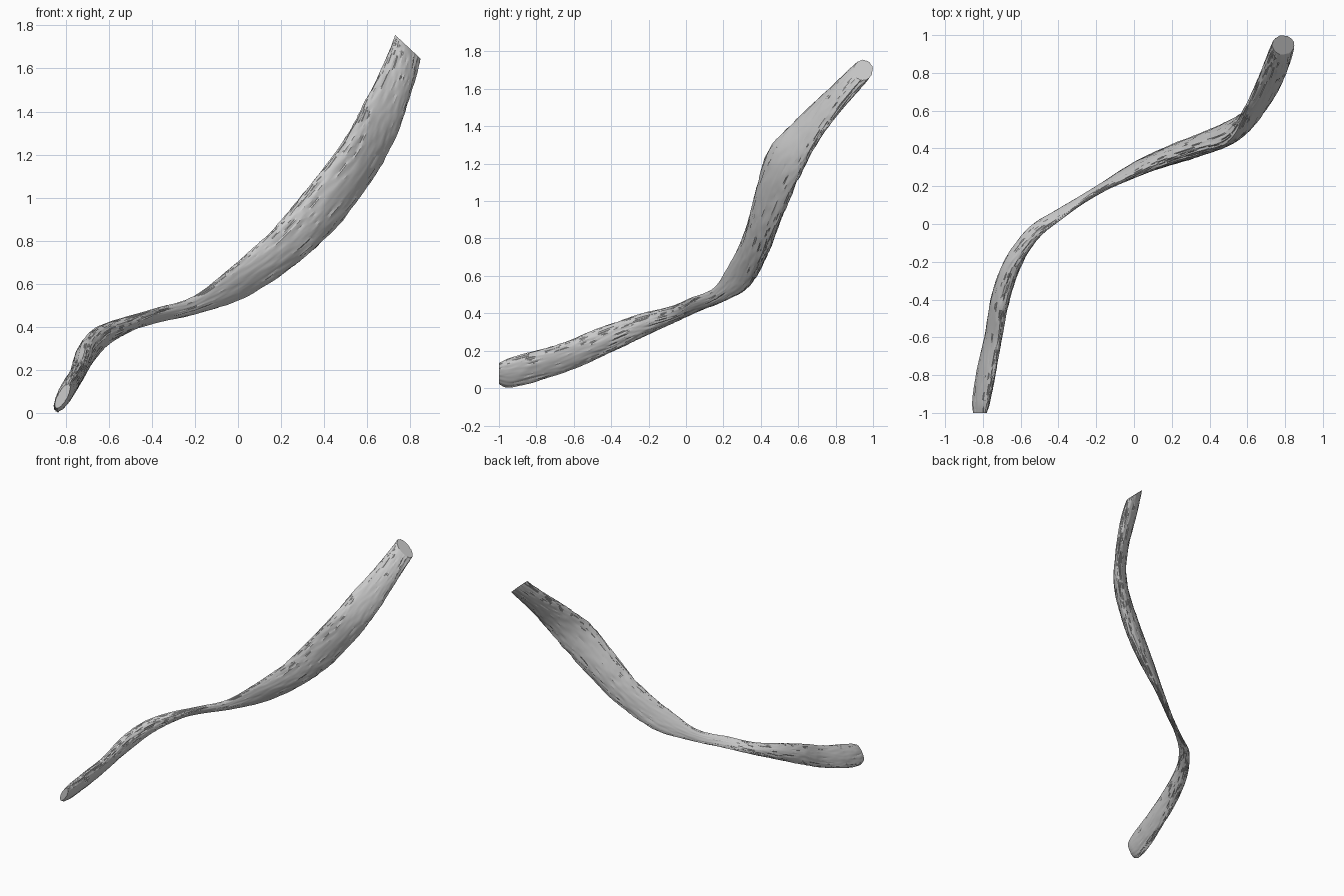
import bpy, bmesh, math
from mathutils import Vector, noise

if "Cube" in bpy.data.objects:
    bpy.data.objects.remove(bpy.data.objects["Cube"])

# Branch stations: centre xyz, wide half-axis vector xyz, thin half-axis length
STATIONS = [
    (-.815, -1.0, .078, .03, 0, .054, .022),
    (-.808, -.94, .083, .036, 0, .076, .032),
    (-.785, -.80, .118, .037, -.01, .078, .036),
    (-.745, -.60, .183, .030, -.02, .070, .035),
    (-.708, -.40, .27, .020, -.025, .065, .045),
    (-.642, -.21, .346, .010, -.024, .051, .045),
    (-.535, -.052, .402, .012, -.028, .032, .034),
    (-.400, .048, .447, .008, -.024, .034, .018),
    (-.200, .175, .50, -.012, -.022, .038, .019),
    (.003, .288, .607, -.035, -.047, .065, .028),
    (.21, .372, .765, -.060, -.048, .070, .046),
    (.383, .432, .945, -.074, -.056, .074, .053),
    (.563, .517, 1.183, -.062, -.070, .086, .05),
    (.664, .645, 1.37, -.072, -.040, .075, .038),
    (.737, .80, 1.545, -.064, -.016, .058, .045),
    (.79, .948, 1.70, -.058, 0, .054, .05),
]
SIDES, STEPS = 64, 16


def spline(p0, p1, p2, p3, t):
    return [0.5 * (2 * b + (c - a) * t + (2 * a - 5 * b + 4 * c - d) * t * t
                   + (3 * b - a - 3 * c + d) * t ** 3)
            for a, b, c, d in zip(p0, p1, p2, p3)]


# Smooth the stations into closely spaced sections
n = len(STATIONS)
rows = []
for i in range(n - 1):
    quad = [STATIONS[min(max(i + k, 0), n - 1)] for k in (-1, 0, 1, 2)]
    rows += [spline(*quad, s / STEPS) for s in range(STEPS)]
rows.append(list(STATIONS[-1]))
centres = [Vector(r[:3]) for r in rows]
last = len(rows) - 1

# Sweep the flattened section, with long bark ridges on its surface
bm = bmesh.new()
rings = []
length = 0.0
cap_start, cap_end = Vector((0, 1, 0)), Vector((.68, 0, .74))
for i, r in enumerate(rows):
    c, wide = centres[i], Vector(r[3:6])
    tangent = (centres[min(i + 1, last)] - centres[max(i - 1, 0)]).normalized()
    # turn the section to the cut planes near both ends
    w0 = max(0, 1 - i / STEPS)
    w1 = max(0, 1 - (last - i) / STEPS)
    tangent = (tangent * (1 - w0 - w1) + cap_start * w0 + cap_end * w1).normalized()
    thin = tangent.cross(wide).normalized() * r[6]
    if i:
        length += (c - centres[i - 1]).length
    ring = []
    for k in range(SIDES):
        a = math.tau * k / SIDES
        ca, sa = math.cos(a), math.sin(a)
        offset = wide * ca + thin * sa
        ridge = noise.noise(Vector((ca * 5, sa * 5, length * 5)))
        groove = abs(noise.noise(Vector((ca * 7, sa * 7, length * 8 + 7))))
        ring.append(bm.verts.new(c + offset * (1.03 + .05 * ridge - .14 * groove)))
    rings.append(ring)
for lo, hi in zip(rings, rings[1:]):
    for k in range(SIDES):
        m = (k + 1) % SIDES
        bm.faces.new((lo[k], lo[m], hi[m], hi[k]))
bm.faces.new(rings[0][::-1])
bm.faces.new(rings[-1])
bmesh.ops.recalc_face_normals(bm, faces=bm.faces)

mesh = bpy.data.meshes.new("branch")
bm.to_mesh(mesh)
bm.free()
branch = bpy.data.objects.new("branch", mesh)
bpy.context.collection.objects.link(branch)
bpy.context.view_layer.objects.active = branch
branch.select_set(True)
bpy.ops.object.shade_smooth_by_angle(angle=math.radians(25))
